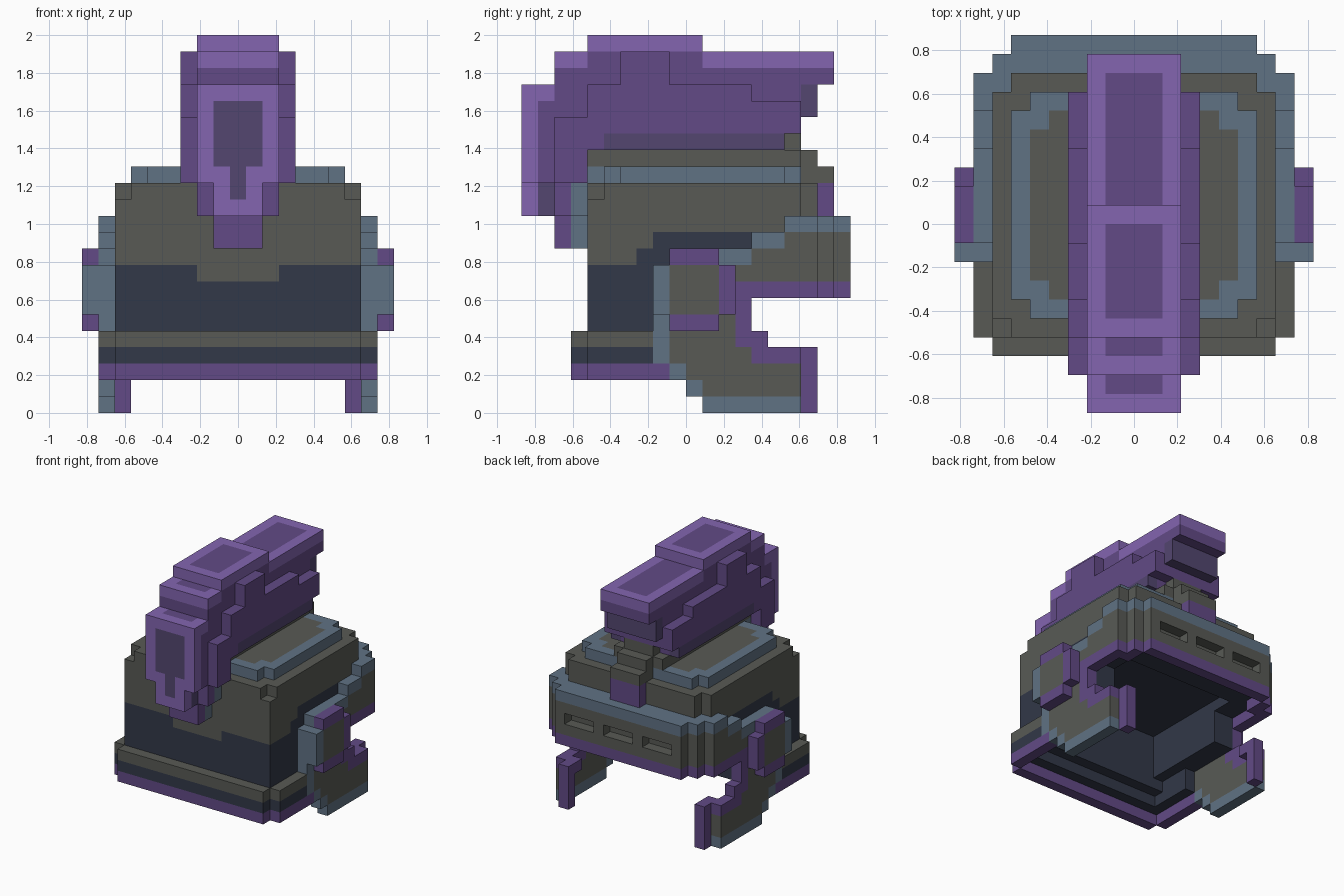
import bpy, bmesh
from mathutils import Vector

if "Cube" in bpy.data.objects:
    bpy.data.objects.remove(bpy.data.objects["Cube"])

U = 2 / 23  # size of one block


def srgb(h):
    c = [int(h[i:i + 2], 16) / 255 for i in (0, 2, 4)]
    return [v / 12.92 if v <= 0.04045 else ((v + 0.055) / 1.055) ** 2.4 for v in c] + [1]


COLOURS = {"light_purple": "8365B0", "purple": "624A86", "muted_purple": "534670",
           "slate": "607284", "olive": "585A55", "navy": "323848"}
LIGHT, PURPLE, MUTED, SLATE, OLIVE, NAVY = range(6)
mats = []
for name, code in COLOURS.items():
    m = bpy.data.materials.new(name)
    m.diffuse_color = srgb(code)
    m.use_nodes = True
    m.node_tree.nodes["Principled BSDF"].inputs["Base Color"].default_value = m.diffuse_color
    mats.append(m)

cells = {}  # block position -> (part, colour)


def box(part, col, x, y, z):
    """Fill a mirrored box of blocks; x is a range of distance from the middle. col None cuts."""
    for i in range(x[0], x[1] + 1):
        for s in (-1, 1):
            for j in range(y[0], y[1] + 1):
                for k in range(z[0], z[1] + 1):
                    if col is None:
                        cells.pop((s * i, j, k), None)
                    else:
                        cells[s * i, j, k] = (part, col)


# Helmet shell: olive over a navy lower band, hollow inside
P = "helmet_shell"
box(P, OLIVE, (0, 7), (-6, 6), (5, 13))
box(P, OLIVE, (0, 6), (7, 7), (7, 13))
box(P, NAVY, (0, 7), (-6, 3), (5, 8))
box(P, OLIVE, (0, 2), (-6, -6), (8, 8))
box(P, NAVY, (7, 7), (-3, 3), (9, 9))
box(P, NAVY, (7, 7), (-2, 3), (10, 10))
box(P, None, (7, 7), (-6, -6), (13, 13))
box(P, NAVY, (0, 6), (-5, 6), (5, 12))
box(P, None, (0, 5), (-4, 5), (5, 8))
box(P, None, (0, 7), (4, 7), (5, 6))

# Front brim: stacked bands with a stepped navy lining
P = "front_brim"
for k, col in ((2, PURPLE), (3, NAVY), (4, OLIVE)):
    box(P, col, (0, 7), (-7, -7), (k, k))
    box(P, col, (8, 8), (-6, -3), (k, k))
box(P, PURPLE, (8, 8), (-2, -2), (2, 2))
box(P, NAVY, (0, 7), (-6, -6), (3, 4))
box(P, NAVY, (7, 7), (-5, -2), (3, 4))
box(P, NAVY, (0, 6), (-5, -5), (4, 4))

# Neck guard: stepped round the back with three slots and a navy underside
P = "neck_guard"
for k, col, start in ((7, PURPLE, 3), (8, OLIVE, 2), (9, OLIVE, 2), (10, OLIVE, 4), (11, SLATE, 6)):
    box(P, col, (0, 6), (8, 9), (k, k))
    box(P, col, (7, 7), (7, 8), (k, k))
    box(P, col, (8, 8), (start, 7), (k, k))
box(P, SLATE, (8, 8), (2, 3), (9, 9))
box(P, SLATE, (8, 8), (4, 5), (10, 10))
for x in ((0, 1), (3, 5)):
    box(P, None, x, (9, 9), (9, 9))
box(P, None, (0, 7), (4, 6), (7, 7))
box(P, None, (0, 6), (7, 8), (7, 7))
box(P, NAVY, (6, 7), (4, 6), (8, 8))
box(P, NAVY, (0, 6), (6, 8), (8, 8))

# Cheek guards: flat plates with a slate front edge and purple back edge
P = "cheek_guards"
box(P, OLIVE, (8, 8), (-1, 2), (3, 8))
box(P, OLIVE, (8, 8), (3, 3), (3, 3))
box(P, OLIVE, (8, 8), (0, 6), (2, 2))
box(P, OLIVE, (8, 8), (1, 6), (1, 1))
box(P, SLATE, (8, 8), (-2, -2), (3, 8))
box(P, SLATE, (8, 8), (-1, -1), (2, 2))
box(P, SLATE, (8, 8), (0, 0), (1, 1))
box(P, SLATE, (8, 8), (1, 6), (0, 0))
box(P, SLATE, (8, 8), (-1, 1), (9, 9))
box(P, PURPLE, (8, 8), (3, 3), (4, 7))
box(P, PURPLE, (8, 8), (4, 4), (4, 4))
box(P, PURPLE, (8, 8), (4, 6), (3, 3))
box(P, PURPLE, (7, 7), (7, 7), (0, 3))
box(P, PURPLE, (7, 7), (6, 6), (3, 3))

# Ear blocks on the cheek guards
P = "ear_blocks"
box(P, OLIVE, (9, 9), (-1, 1), (6, 8))
box(P, SLATE, (9, 9), (-2, -2), (6, 8))
box(P, PURPLE, (9, 9), (2, 2), (6, 8))
for k in (5, 9):
    box(P, PURPLE, (9, 9), (-1, 1), (k, k))

# Crown plate: slate rim round an olive panel
P = "crown_plate"
box(P, SLATE, (0, 5), (-5, 6), (14, 14))
box(P, SLATE, (6, 6), (-4, 5), (14, 14))
box(P, SLATE, (0, 2), (-7, -6), (14, 14))
box(P, OLIVE, (0, 4), (-4, 5), (14, 14))
box(P, OLIVE, (5, 5), (-3, 4), (14, 14))
box(P, OLIVE, (0, 2), (-6, 6), (15, 15))

# Back ridge stepping down behind the crest
P = "back_ridge"
box(P, OLIVE, (0, 1), (6, 6), (15, 16))
box(P, OLIVE, (0, 1), (7, 7), (14, 15))
box(P, OLIVE, (0, 1), (8, 8), (14, 14))
box(P, PURPLE, (0, 1), (8, 8), (12, 13))

# Crest sides: (first y, last y, bottom, top) steps
P = "crest_sides"
for a, b, lo, hi in ((-8, -7, 14, 17), (-6, -5, 16, 19),
                     (-4, -2, 16, 21), (-1, 3, 16, 19), (4, 5, 16, 18), (6, 6, 17, 18)):
    box(P, PURPLE, (3, 3), (a, b), (lo, hi))
box(P, MUTED, (3, 3), (-5, 5), (16, 16))

# Crest core with light top edges and darker panels
P = "crest"
box(P, PURPLE, (0, 2), (-9, -7), (14, 19))
box(P, PURPLE, (0, 2), (-6, 5), (16, 21))
box(P, PURPLE, (0, 2), (6, 6), (17, 19))
box(P, MUTED, (0, 2), (7, 7), (18, 19))
box(P, PURPLE, (0, 2), (-8, 8), (20, 20))
box(P, LIGHT, (0, 2), (-8, -7), (21, 21))
box(P, LIGHT, (0, 2), (1, 8), (21, 21))
box(P, LIGHT, (0, 2), (-6, 0), (22, 22))
box(P, LIGHT, (0, 2), (-10, -9), (19, 19))
box(P, LIGHT, (0, 2), (-10, -10), (14, 18))
for y, k in (((1, 7), 21), ((-5, -1), 22), ((-7, -7), 21), ((-9, -9), 19)):
    box(P, PURPLE, (0, 1), y, (k, k))

# Crest nose hanging over the forehead
P = "crest_nose"
box(P, LIGHT, (0, 1), (-10, -10), (12, 13))
box(P, MUTED, (0, 1), (-9, -9), (12, 13))
box(P, PURPLE, (0, 2), (-8, -8), (12, 13))
box(P, SLATE, (0, 2), (-7, -7), (12, 13))
box(P, PURPLE, (0, 1), (-8, -8), (10, 11))
box(P, SLATE, (0, 1), (-7, -7), (10, 11))
box(P, MUTED, (0, 1), (-10, -10), (15, 18))
box(P, MUTED, (0, 0), (-10, -10), (13, 14))

# Skin each part, keeping only the outer faces and merging flat areas
AXES = [Vector(v) for v in ((1, 0, 0), (0, 1, 0), (0, 0, 1))]
for part in sorted({p for p, _ in cells.values()}):
    bm = bmesh.new()
    verts = {}

    def vert(p):
        key = tuple(round(c * 2) for c in p)
        if key not in verts:
            verts[key] = bm.verts.new(p * U)
        return verts[key]

    for (i, j, k), (owner, col) in cells.items():
        if owner != part:
            continue
        mid = Vector((i, j + 0.5, k + 0.5))
        for a in range(3):
            for s in (-1, 1):
                n = AXES[a] * s
                if (i + int(n.x), j + int(n.y), k + int(n.z)) in cells:
                    continue
                u, w = AXES[(a + 1) % 3] / 2, AXES[(a + 2) % 3] * s / 2
                c = mid + n / 2
                f = bm.faces.new([vert(c - u - w), vert(c + u - w), vert(c + u + w), vert(c - u + w)])
                f.material_index = col
    bmesh.ops.dissolve_limit(bm, angle_limit=0.02, verts=bm.verts, edges=bm.edges, delimit={'MATERIAL'})
    me = bpy.data.meshes.new(part)
    for m in mats:
        me.materials.append(m)
    bm.to_mesh(me)
    bm.free()
    bpy.context.collection.objects.link(bpy.data.objects.new(part, me))
